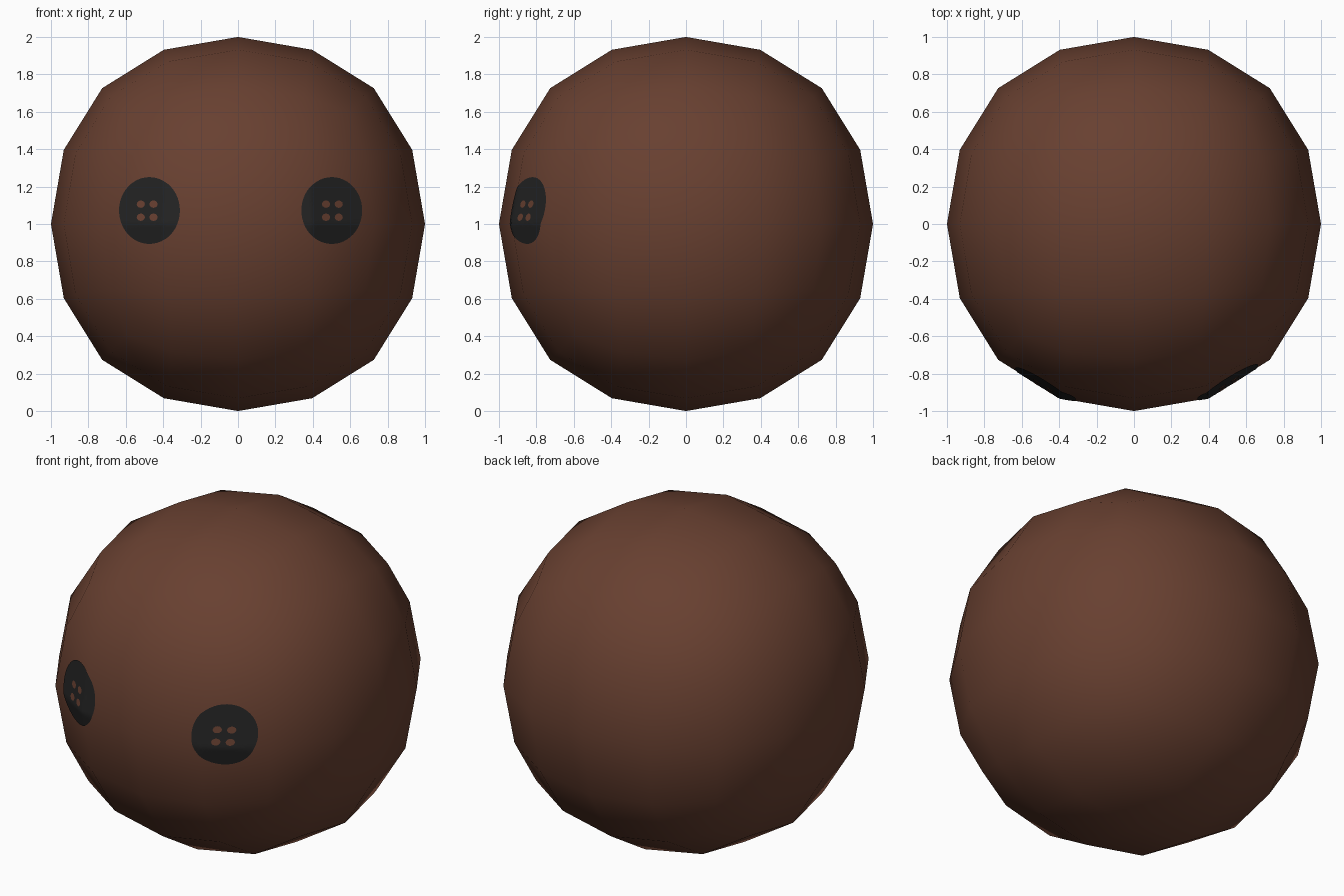
import bpy, bmesh, math
from mathutils import Vector
from mathutils.bvhtree import BVHTree

if "Cube" in bpy.data.objects:
    bpy.data.objects.remove(bpy.data.objects["Cube"])


def material(name, rgb):
    m = bpy.data.materials.new(name)
    m.diffuse_color = (*rgb, 1)
    m.use_nodes = True
    m.node_tree.nodes["Principled BSDF"].inputs["Base Color"].default_value = m.diffuse_color
    return m


brown = material("brown", (0.138, 0.051, 0.030))
black = material("charcoal", (0.0165, 0.0165, 0.0165))

# Ball: a cube rounded by two levels of subdivision
bpy.ops.mesh.primitive_cube_add(size=2, location=(0, 0, 1))
ball = bpy.context.object
ball.name = "ball"
ball.data.materials.append(brown)
mod = ball.modifiers.new("round", 'SUBSURF')
mod.levels = mod.render_levels = 2
bpy.context.view_layer.update()
dg = bpy.context.evaluated_depsgraph_get()
reach = max(v.co.x for v in ball.evaluated_get(dg).data.vertices)
for v in ball.data.vertices:
    v.co /= reach
ball.data.update()
bpy.ops.object.modifier_apply(modifier="round")
bpy.ops.object.shade_smooth()
bm = bmesh.new()
bm.from_mesh(ball.data)
bmesh.ops.translate(bm, verts=bm.verts, vec=(0, 0, 1))
tree = BVHTree.FromBMesh(bm)
bm.free()


def patch(name, x, z, rx, rz, lift, mat, rings, sides):
    """Thin round plate draped over the front of the ball."""
    bm = bmesh.new()

    def drape(px, pz):
        hit, normal, _, _ = tree.ray_cast(Vector((px, -3, pz)), Vector((0, 1, 0)))
        return bm.verts.new(hit + normal * lift)

    centre = drape(x, z)
    prev = None
    for r in range(1, rings + 1):
        ring = []
        for i in range(sides):
            a = 2 * math.pi * i / sides
            ring.append(drape(x + rx * r / rings * math.cos(a),
                              z + rz * r / rings * math.sin(a)))
        for i in range(sides):
            j = (i + 1) % sides
            if prev:
                bm.faces.new((prev[i], ring[i], ring[j], prev[j]))
            else:
                bm.faces.new((centre, ring[i], ring[j]))
        prev = ring
    for f in bm.faces:
        f.smooth = True
    me = bpy.data.meshes.new(name)
    bm.to_mesh(me)
    bm.free()
    me.materials.append(mat)
    ob = bpy.data.objects.new(name, me)
    bpy.context.collection.objects.link(ob)


# Button eyes with four thread holes each
for side, x, hole_x in (("left", -0.472, -0.482), ("right", 0.5, 0.501)):
    patch(side + "_button_eye", x, 1.072, 0.162, 0.178, 0.004, black, 14, 48)
    for sx in (-1, 1):
        for sz in (-1, 1):
            patch(side + "_button_hole", hole_x + sx * 0.034, 1.07 + sz * 0.035,
                  0.022, 0.02, 0.007, brown, 2, 12)
